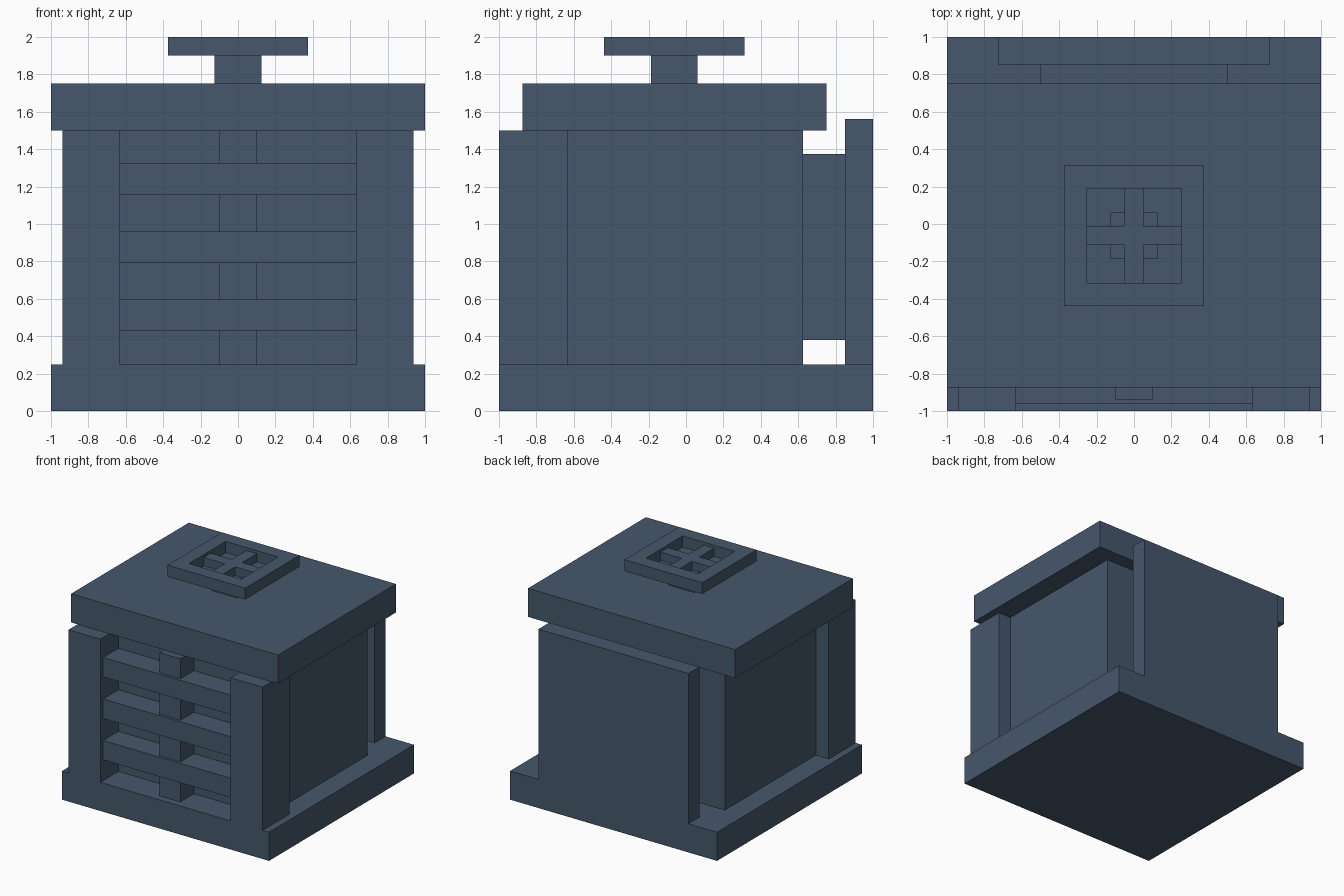
import bpy
import bmesh
from mathutils import Vector

if "Cube" in bpy.data.objects:
    bpy.data.objects.remove(bpy.data.objects["Cube"], do_unlink=True)

# Single slate-blue finish
slate = bpy.data.materials.new("slate_blue")
slate.use_nodes = True
COLOUR = (0.061, 0.096, 0.15, 1)
slate.diffuse_color = COLOUR
slate.node_tree.nodes["Principled BSDF"].inputs["Base Color"].default_value = COLOUR


def finish(name, bm):
    mesh = bpy.data.meshes.new(name)
    bm.to_mesh(mesh)
    bm.free()
    mesh.materials.append(slate)
    obj = bpy.data.objects.new(name, mesh)
    bpy.context.collection.objects.link(obj)
    return obj


def box(name, x, y, z):
    """Flat-sided block spanning the given (low, high) ranges."""
    bm = bmesh.new()
    bmesh.ops.create_cube(bm, size=1)
    for v in bm.verts:
        v.co = Vector([(lo + hi) / 2 + c * (hi - lo)
                       for c, (lo, hi) in zip(v.co, (x, y, z))])
    return finish(name, bm)


def window_frame(name, centre_y, outer, inner, z):
    """Square frame with a square opening right through it."""
    bm = bmesh.new()
    corners = [(-1, -1), (1, -1), (1, 1), (-1, 1)]
    rings = [[bm.verts.new((sx * r, centre_y + sy * r, h)) for sx, sy in corners]
             for r, h in ((outer, z[0]), (outer, z[1]), (inner, z[1]), (inner, z[0]))]
    for i, ring in enumerate(rings):
        after = rings[(i + 1) % len(rings)]
        for k in range(4):
            n = (k + 1) % 4
            bm.faces.new((ring[k], ring[n], after[n], after[k]))
    bmesh.ops.recalc_face_normals(bm, faces=bm.faces)
    return finish(name, bm)


# Base, body and roof
BODY = (0.25, 1.5)
box("base_slab", (-1, 1), (-1, 1), (0, 0.25))
box("body", (-0.8125, 0.8125), (-0.75, 0.625), BODY)
box("roof_slab", (-1, 1), (-0.875, 0.75), (1.5, 1.75))

# Front posts
for side, name in ((-1, "right_post"), (1, "left_post")):
    box(name, sorted((side * 0.63, side * 0.9375)), (-1, -0.63), BODY)

# Front grille: three slats over one upright bar
for i in range(3):
    low = 0.43 + i * 0.3625
    box(f"grille_slat_{i + 1}", (-0.63, 0.63), (-0.96, -0.75), (low, low + 0.17))
box("grille_upright", (-0.1, 0.1), (-0.9375, -0.75), BODY)

# Back plate and its spacer
box("back_spacer", (-0.5, 0.5), (0.625, 0.85), (0.38, 1.375))
box("back_plate", (-0.725, 0.725), (0.85, 1), (0.25, 1.5625))

# Valve on the roof: stem, square hand wheel and recessed cross
MID_Y = -0.0625
box("valve_stem", (-0.125, 0.125), (MID_Y - 0.125, MID_Y + 0.125), (1.75, 1.9))
window_frame("valve_wheel", MID_Y, 0.375, 0.253, (1.9, 2))
SPOKE_Z = (1.9, 1.975)
box("valve_spoke_across", (-0.253, 0.253), (MID_Y - 0.05, MID_Y + 0.05), SPOKE_Z)
box("valve_spoke_along", (-0.05, 0.05), (MID_Y - 0.253, MID_Y + 0.253), SPOKE_Z)
